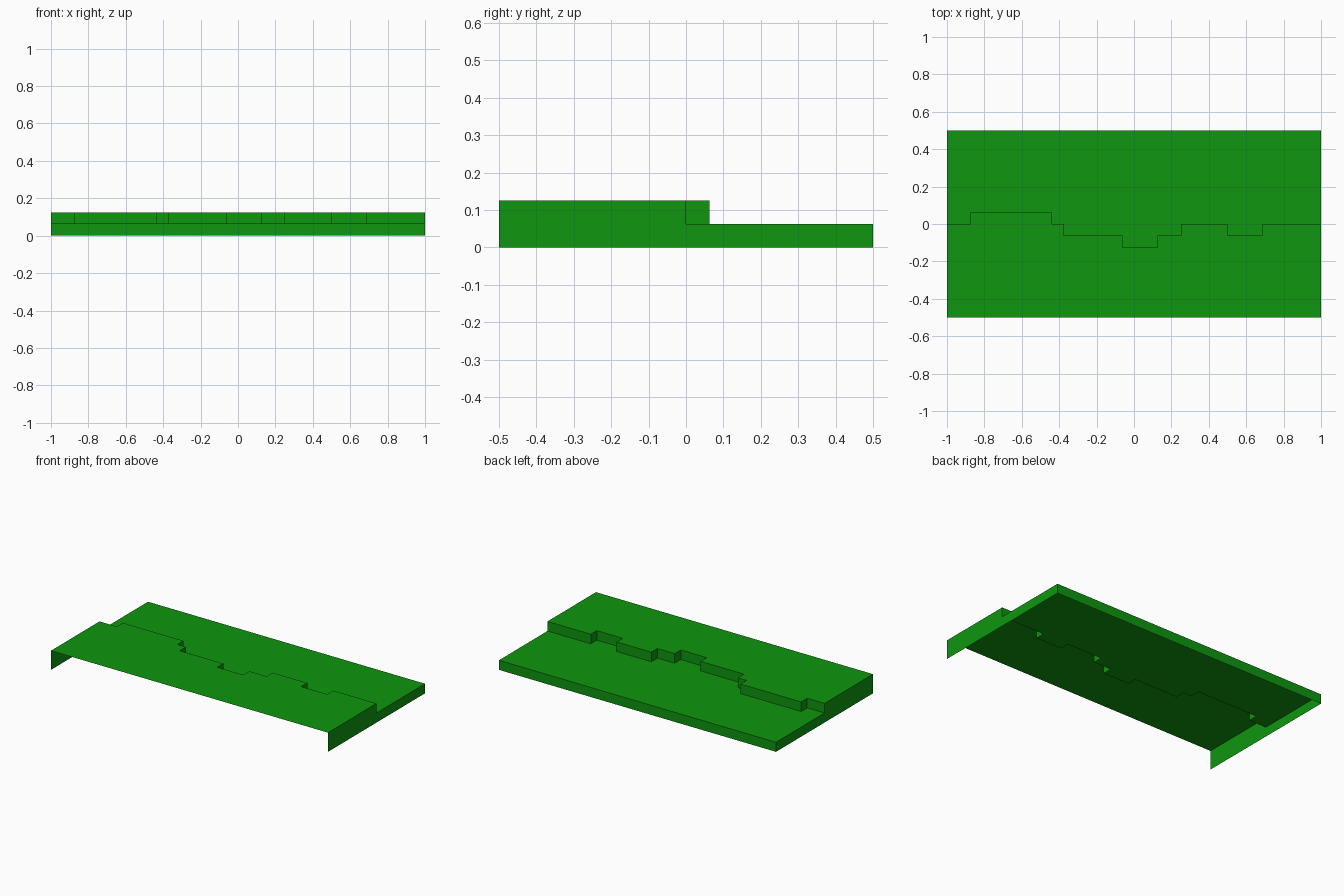
import bpy, bmesh

if "Cube" in bpy.data.objects:
    bpy.data.objects.remove(bpy.data.objects["Cube"])

LOW, HIGH, FRONT, BACK = 0.0625, 0.125, -0.5, 0.5

# Jagged ledge: (x start, y of the edge from there on)
STEPS = [(-1, 0), (-0.875, 0.0625), (-0.4375, 0), (-0.375, -0.0625),
         (-0.0625, -0.125), (0.125, -0.0625), (0.25, 0),
         (0.5, -0.0625), (0.6875, 0)]
ends = [s[0] for s in STEPS[1:]] + [1]
edge = []
for (x0, y), x1 in zip(STEPS, ends):
    edge += [(x0, y), (x1, y)]

grass = bpy.data.materials.new("grass_green")
grass.diffuse_color = (0.0044, 0.305, 0.0044, 1)
grass.use_nodes = True
grass.node_tree.nodes["Principled BSDF"].inputs["Base Color"].default_value = grass.diffuse_color


def make_part(name, faces):
    bm = bmesh.new()
    for f in faces:
        bm.faces.new([bm.verts.new(p) for p in f])
    bmesh.ops.remove_doubles(bm, verts=bm.verts, dist=1e-5)
    mesh = bpy.data.meshes.new(name)
    bm.to_mesh(mesh)
    bm.free()
    mesh.materials.append(grass)
    bpy.context.collection.objects.link(bpy.data.objects.new(name, mesh))


def at(points, z):
    return [(x, y, z) for x, y in points]


# Flat ground on both levels
make_part("upper_ground", [at([(-1, FRONT), (1, FRONT)] + edge[::-1], HIGH)])
make_part("lower_ground", [at(edge + [(1, BACK), (-1, BACK)], LOW)])

# Ledge wall between the levels, facing the back
make_part("ledge_wall", [
    [(*a, LOW), (*a, HIGH), (*b, HIGH), (*b, LOW)]
    for a, b in zip(edge, edge[1:]) if a != b])

# Outer skirt: two stepped sides and a low back; front and underside are open
side = [(FRONT, 0), (BACK, 0), (BACK, LOW), (0, LOW), (0, HIGH), (FRONT, HIGH)]
make_part("right_skirt", [[(1, y, z) for y, z in side]])
make_part("left_skirt", [[(-1, y, z) for y, z in side[::-1]]])
make_part("back_skirt", [[(1, BACK, 0), (-1, BACK, 0),
                          (-1, BACK, LOW), (1, BACK, LOW)]])
